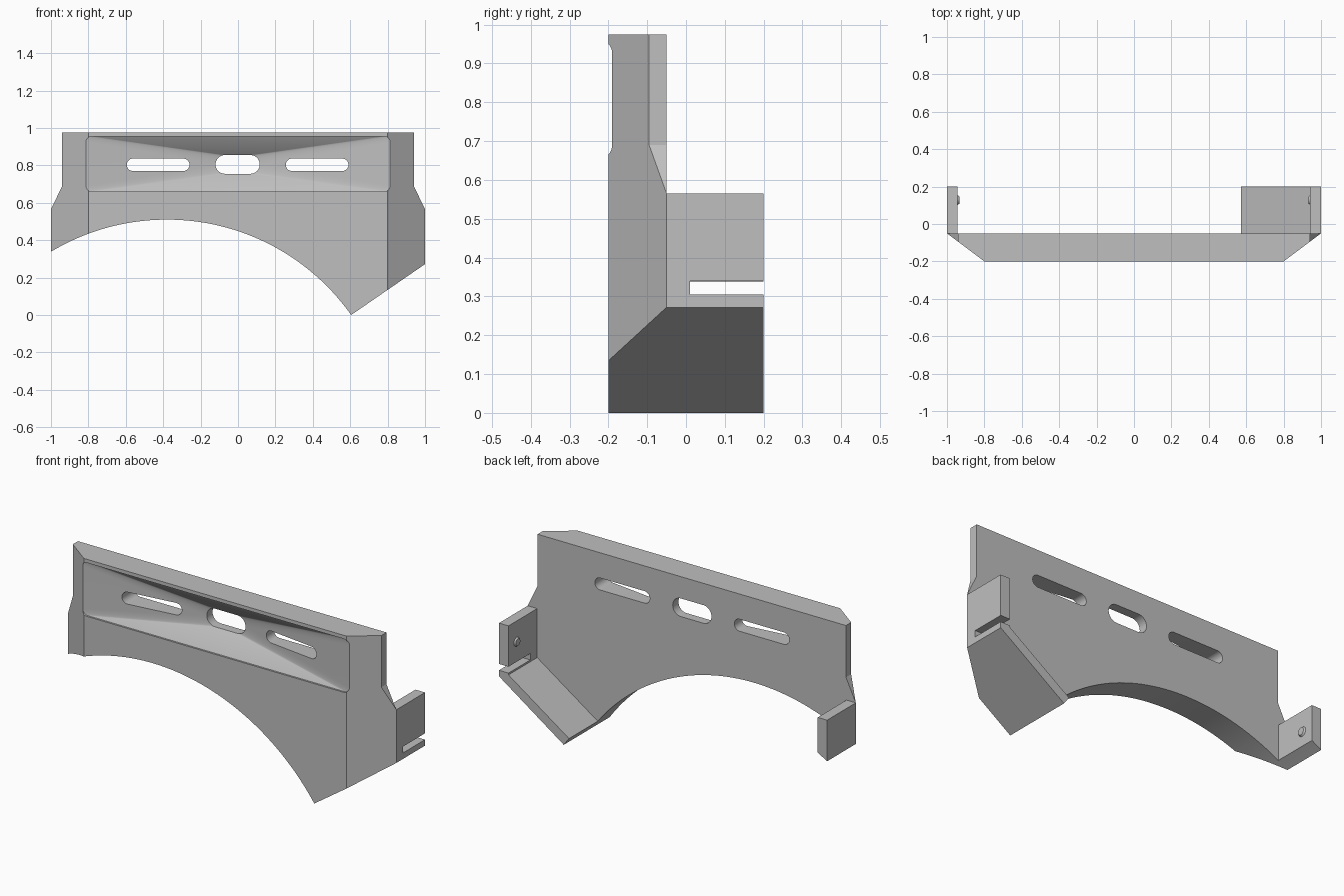
import bpy, bmesh, math
from mathutils import Matrix

cube = bpy.data.objects.get("Cube")
if cube:
    bpy.data.objects.remove(cube, do_unlink=True)

grey = bpy.data.materials.new("plain_grey")
grey.use_nodes = True
colour = (0.52, 0.52, 0.52, 1)
grey.diffuse_color = colour
grey.node_tree.nodes["Principled BSDF"].inputs["Base Color"].default_value = colour


def loft(name, rings):
    """Closed solid through matching rings of 3D points."""
    bm = bmesh.new()
    loops = [[bm.verts.new(p) for p in ring] for ring in rings]
    n = len(loops[0])
    for a, b in zip(loops, loops[1:]):
        for i in range(n):
            j = (i + 1) % n
            bm.faces.new((a[i], a[j], b[j], b[i]))
    bm.faces.new(loops[0])
    bm.faces.new(loops[-1])
    bmesh.ops.recalc_face_normals(bm, faces=bm.faces)
    mesh = bpy.data.meshes.new(name)
    bm.to_mesh(mesh)
    bm.free()
    mesh.materials.append(grey)
    obj = bpy.data.objects.new(name, mesh)
    bpy.context.collection.objects.link(obj)
    return obj


def along_y(name, *sections):
    """Loft (profile, y) sections, with profiles drawn in x and z."""
    return loft(name, [[(x, y, z) for x, z in prof] for prof, y in sections])


def rounded(cx, cz, w, h, r, seg=10):
    """Rounded rectangle outline."""
    pts = []
    for k, (sx, sz) in enumerate([(1, 1), (-1, 1), (-1, -1), (1, -1)]):
        for i in range(seg + 1):
            a = math.pi / 2 * (k + i / seg)
            pts.append((cx + sx * (w / 2 - r) + r * math.cos(a),
                        cz + sz * (h / 2 - r) + r * math.sin(a)))
    return pts


def carve(target, cutter, operation="DIFFERENCE"):
    mod = target.modifiers.new("cut", "BOOLEAN")
    mod.operation = operation
    mod.solver = "EXACT"
    mod.object = cutter
    bpy.context.view_layer.objects.active = target
    bpy.ops.object.modifier_apply(modifier=mod.name)
    bpy.data.objects.remove(cutter, do_unlink=True)


# Front outline with the arched lower edge
arc_x, arc_z, radius = -0.38, -0.696, 1.206
start = math.atan2(-arc_z, 0.605 - arc_x)
end = math.acos((-1 - arc_x) / radius)
steps = 48
arch = []
for i in range(steps + 1):
    a = start + (end - start) * i / steps
    arch.append((arc_x + radius * math.cos(a), arc_z + radius * math.sin(a)))
outline = arch + [(-1, 0.565), (-0.94, 0.69), (-0.94, 0.975),
                  (0.94, 0.975), (0.94, 0.69), (1, 0.565), (1, 0.272)]
body = along_y("bracket_body", (outline, -0.2), (outline, 0.2))

# Chamfered front corners
plan = [(-0.8, -0.2), (0.8, -0.2), (1.2, 0.1), (1.2, 0.3), (-1.2, 0.3), (-1.2, 0.1)]
carve(body, loft("plan_cutter", [[(x, y, z) for x, y in plan] for z in (-0.2, 1.2)]),
      "INTERSECT")

# Hollow behind the plate, leaving the side lugs and the slanted foot
hollow = [(-1.1, 0.565), (-0.943, 0.565), (-0.943, -0.1), (0.364, -0.1),
          (0.942, 0.295), (0.942, 0.565), (1.1, 0.565), (1.1, 1.1), (-1.1, 1.1)]
carve(body, along_y("hollow_cutter", (hollow, -0.05), (hollow, 0.3)))

# Slot between lug and foot
slot = rounded(1.0, 0.3225, 0.18, 0.035, 0.002, 1)
carve(body, along_y("lug_slot_cutter", (slot, 0.01), (slot, 0.3)))

# Tapered front recess running into the middle slot
rim = rounded(0, 0.808, 1.626, 0.295, 0.03)
middle = rounded(-0.002, 0.805, 0.236, 0.1, 0.0495)
carve(body, along_y("recess_cutter", (rim, -0.3), (rim, -0.19),
                    (middle, -0.1), (middle, 0.05)))

# Long side slots
for cx in (-0.427, 0.423):
    side = rounded(cx, 0.803, 0.335, 0.066, 0.0325)
    carve(body, along_y("side_slot_cutter", (side, -0.3), (side, 0.05)))

# Small tapered nubs on the inner faces of the lugs
nubs = []
for name, s in (("left_nub", 1), ("right_nub", -1)):
    rings = []
    for x, r in ((0.945, 0.027), (0.934, 0.02)):
        rings.append([(s * x, 0.128 + r * math.cos(t * math.pi / 12),
                       0.45 + r * math.sin(t * math.pi / 12)) for t in range(24)])
    nubs.append(loft(name, rings))

for obj in [body] + nubs:
    bpy.ops.object.select_all(action="DESELECT")
    obj.select_set(True)
    bpy.context.view_layer.objects.active = obj
    bpy.ops.object.shade_smooth_by_angle(angle=math.radians(20))
